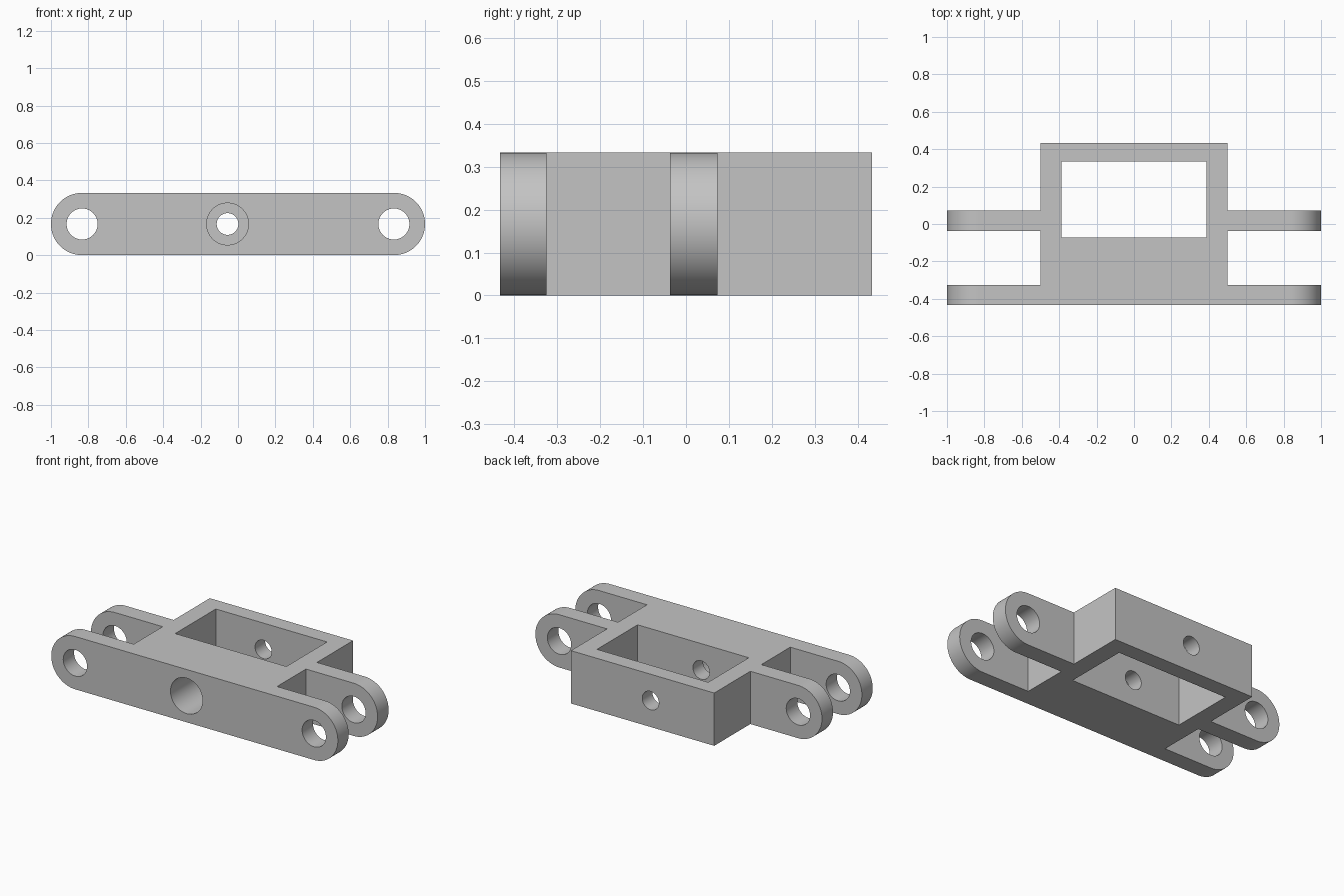
import bpy, bmesh, math
from mathutils import Matrix, Vector

cube = bpy.data.objects.get("Cube")
if cube:
    bpy.data.objects.remove(cube, do_unlink=True)

HEIGHT = 0.333
MID = HEIGHT / 2
LUG_X = 1 - MID          # centre of the rounded lug ends
BORE_X = -0.056          # the bolt bore sits a little off centre

grey = bpy.data.materials.new("plain grey")
grey.use_nodes = True
grey.diffuse_color = (0.55, 0.55, 0.55, 1)
grey.node_tree.nodes["Principled BSDF"].inputs["Base Color"].default_value = (0.55, 0.55, 0.55, 1)


def prism(name, points, offset):
    """Extrude a flat outline along an offset vector."""
    bm = bmesh.new()
    face = bm.faces.new([bm.verts.new(p) for p in points])
    new = bmesh.ops.extrude_face_region(bm, geom=[face])["geom"]
    bmesh.ops.translate(bm, vec=Vector(offset),
                        verts=[v for v in new if isinstance(v, bmesh.types.BMVert)])
    bmesh.ops.recalc_face_normals(bm, faces=bm.faces)
    mesh = bpy.data.meshes.new(name)
    bm.to_mesh(mesh)
    bm.free()
    mesh.materials.append(grey)
    obj = bpy.data.objects.new(name, mesh)
    bpy.context.collection.objects.link(obj)
    return obj


def arc(cx, radius, start, end, steps):
    """Points on an arc in the front plane."""
    angles = [start + (end - start) * i / steps for i in range(steps + 1)]
    return [(cx + radius * math.cos(a), -1, MID + radius * math.sin(a)) for a in angles]


def bore(name, x, radius, y0, y1):
    """Round cutter along the depth axis."""
    ring = arc(x, radius, 0, 2 * math.pi, 64)[:-1]
    return prism(name, [(px, y0, pz) for px, _, pz in ring], (0, y1 - y0, 0))


def combine(target, cutter, operation):
    mod = target.modifiers.new(cutter.name, 'BOOLEAN')
    mod.operation = operation
    mod.solver = 'EXACT'
    mod.object = cutter
    cutter.hide_render = True
    bpy.context.view_layer.objects.active = target
    bpy.ops.object.modifier_apply(modifier=mod.name)
    bpy.data.objects.remove(cutter, do_unlink=True)


# Plan outline: central block with two pairs of lugs, mirrored left to right
half = [(1.1, -0.433), (1.1, -0.325), (0.5, -0.325), (0.5, -0.037),
        (1.1, -0.037), (1.1, 0.073), (0.5, 0.073), (0.5, 0.433)]
plan = half + [(-x, y) for x, y in reversed(half)]
bracket = prism("hinge_bracket", [(x, y, -0.1) for x, y in plan], (0, 0, 0.6))

# Round-ended front silhouette trims the height and the lug tips
silhouette = (arc(LUG_X, MID, -math.pi / 2, math.pi / 2, 48)
              + arc(-LUG_X, MID, math.pi / 2, 3 * math.pi / 2, 48))
combine(bracket, prism("silhouette", silhouette, (0, 2, 0)), 'INTERSECT')

# Rectangular pocket right through the block
pocket = [(-0.388, -0.072, -0.2), (0.388, -0.072, -0.2),
          (0.388, 0.333, -0.2), (-0.388, 0.333, -0.2)]
combine(bracket, prism("pocket", pocket, (0, 0, 0.8)), 'DIFFERENCE')

# Pin holes in the lugs, then the bolt hole and its wide counterbore
for side in (-1, 1):
    combine(bracket, bore("pin_hole", side * LUG_X, 0.083, -1, 1), 'DIFFERENCE')
combine(bracket, bore("bolt_hole", BORE_X, 0.058, -1, 1), 'DIFFERENCE')
combine(bracket, bore("counterbore", BORE_X, 0.112, -1, -0.172), 'DIFFERENCE')

# Smooth the round surfaces and keep the edges crisp
bpy.ops.object.select_all(action='DESELECT')
bracket.select_set(True)
bpy.context.view_layer.objects.active = bracket
bpy.ops.object.shade_smooth_by_angle(angle=math.radians(30))
